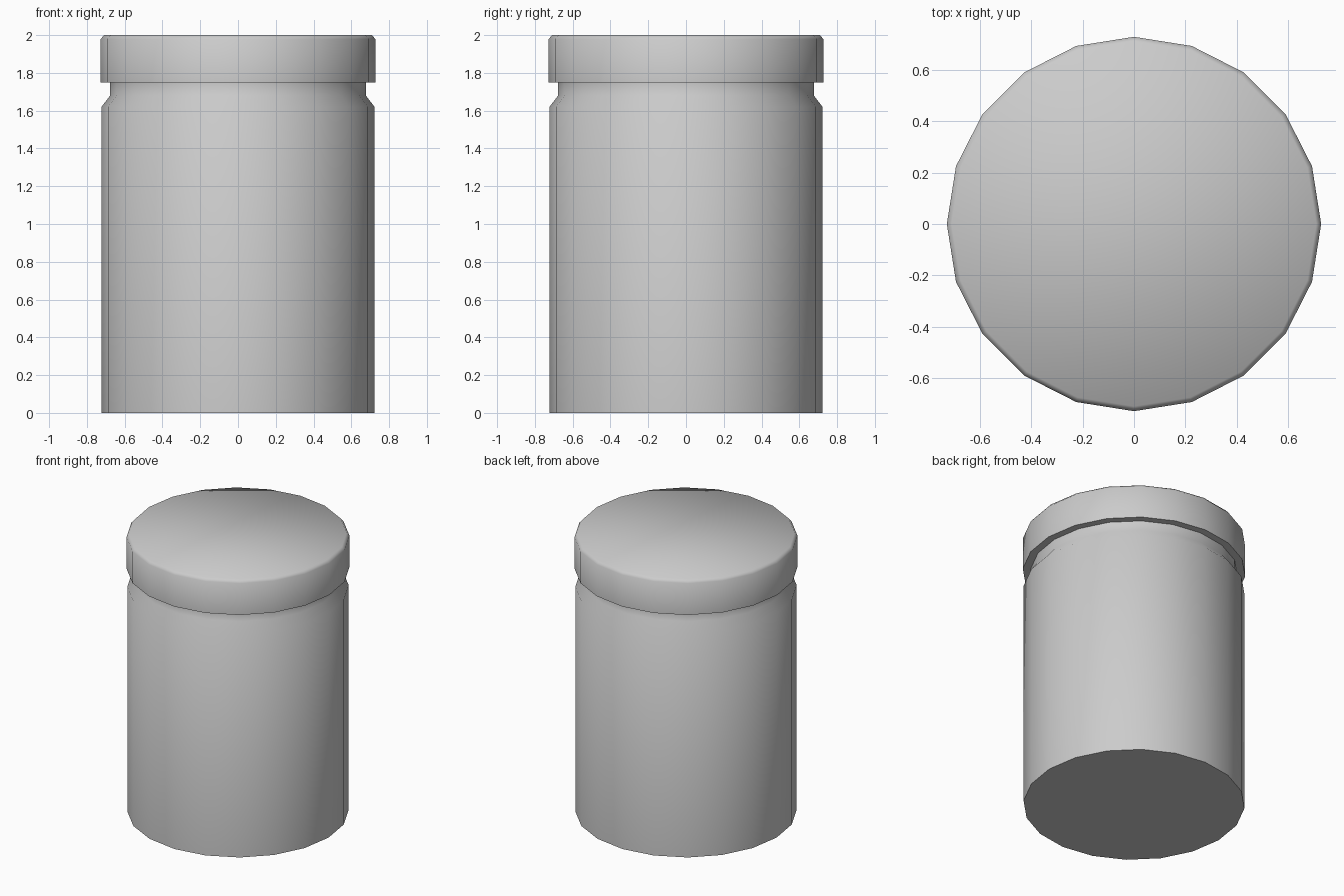
import bpy, bmesh
from math import radians

cube = bpy.data.objects.get("Cube")
if cube:
    bpy.data.objects.remove(cube, do_unlink=True)

SIDES = 20

grey = bpy.data.materials.new("plain_grey")
grey.use_nodes = True
colour = (0.6, 0.6, 0.6, 1)
grey.diffuse_color = colour
grey.node_tree.nodes["Principled BSDF"].inputs["Base Color"].default_value = colour


def turned(name, profile):
    """Stack rings of (radius, height) into a closed, capped solid."""
    bm = bmesh.new()
    rings = []
    for radius, z in profile:
        ring = bmesh.ops.create_circle(bm, segments=SIDES, radius=radius)["verts"]
        bmesh.ops.translate(bm, verts=ring, vec=(0, 0, z))
        rings.append(ring)
    for low, high in zip(rings, rings[1:]):
        for i in range(SIDES):
            j = (i + 1) % SIDES
            bm.faces.new((low[i], low[j], high[j], high[i]))
    bm.faces.new(rings[0])
    bm.faces.new(rings[-1])
    bmesh.ops.recalc_face_normals(bm, faces=bm.faces)
    mesh = bpy.data.meshes.new(name)
    bm.to_mesh(mesh)
    bm.free()
    mesh.materials.append(grey)
    obj = bpy.data.objects.new(name, mesh)
    bpy.context.collection.objects.link(obj)
    bpy.ops.object.select_all(action="DESELECT")
    obj.select_set(True)
    bpy.context.view_layer.objects.active = obj
    bpy.ops.object.shade_smooth_by_angle(angle=radians(50))
    return obj


# Straight body with a sloped shoulder and narrow neck
turned("jar_body", [(0.723, 0), (0.723, 1.62), (0.677, 1.68), (0.677, 1.75)])

# Overhanging lid with a small bevel around the top
turned("jar_lid", [(0.728, 1.75), (0.728, 1.978), (0.709, 2)])
